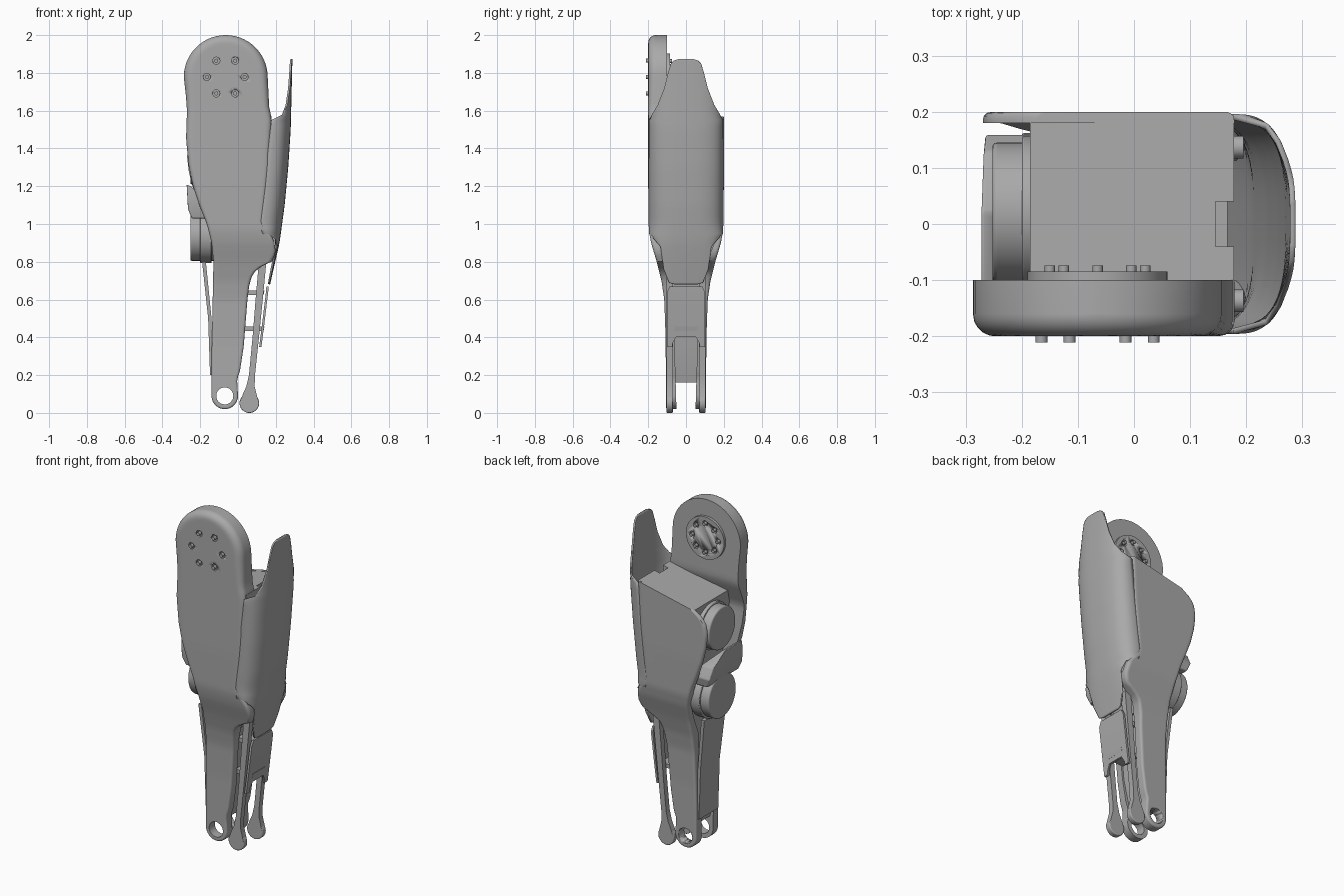
import bpy, bmesh, math
from mathutils import Matrix, Vector

if "Cube" in bpy.data.objects:
    bpy.data.objects.remove(bpy.data.objects["Cube"], do_unlink=True)

grey = bpy.data.materials.new("mid_grey")
grey.use_nodes = True
grey.diffuse_color = (0.4, 0.4, 0.4, 1)
grey.node_tree.nodes["Principled BSDF"].inputs["Base Color"].default_value = (0.4, 0.4, 0.4, 1)


def finish(name, bm, angle=35):
    bmesh.ops.remove_doubles(bm, verts=bm.verts, dist=0.0004)
    bmesh.ops.recalc_face_normals(bm, faces=bm.faces)
    me = bpy.data.meshes.new(name)
    bm.to_mesh(me)
    bm.free()
    ob = bpy.data.objects.new(name, me)
    bpy.context.collection.objects.link(ob)
    me.materials.append(grey)
    bpy.ops.object.select_all(action='DESELECT')
    ob.select_set(True)
    bpy.context.view_layer.objects.active = ob
    bpy.ops.object.shade_smooth_by_angle(angle=math.radians(angle))
    return ob


def lerp(table, z):
    if z <= table[0][0]:
        return table[0][1]
    for (a, u), (b, v) in zip(table, table[1:]):
        if z <= b:
            return u + (v - u) * (z - a) / (b - a)
    return table[-1][1]


def skin(bm, rings):
    """Closed rings bridged into a capped tube."""
    vs = [[bm.verts.new(p) for p in r] for r in rings]
    n = len(vs[0])
    for a, b in zip(vs, vs[1:]):
        for i in range(n):
            j = (i + 1) % n
            bm.faces.new((a[i], a[j], b[j], b[i]))
    bm.faces.new(vs[0])
    bm.faces.new(vs[-1])


def loft(name, rows, bevel=0.0):
    """Rows of (z at left, z at right, x0, x1, y0, y1)."""
    bm = bmesh.new()
    skin(bm, [[(a, c, zl), (b, c, zr), (b, d, zr), (a, d, zl)] for zl, zr, a, b, c, d in rows])
    ob = finish(name, bm)
    if bevel:
        m = ob.modifiers.new("bevel", 'BEVEL')
        m.width, m.segments = bevel, 3
    return ob


def add_cyl(bm, axis, centre, r, depth, seg=40):
    rot = Vector((0, 0, 1)).rotation_difference(Vector(axis)).to_matrix().to_4x4()
    bmesh.ops.create_cone(bm, cap_ends=True, segments=seg, radius1=r, radius2=r,
                          depth=depth, matrix=Matrix.Translation(centre) @ rot)


def cyl(name, axis, centre, r, depth, bevel=0.0):
    bm = bmesh.new()
    add_cyl(bm, axis, centre, r, depth)
    ob = finish(name, bm)
    if bevel:
        m = ob.modifiers.new("bevel", 'BEVEL')
        m.width, m.segments, m.limit_method = bevel, 3, 'ANGLE'
    return ob


def cut(ob, cutter):
    m = ob.modifiers.new("cut", 'BOOLEAN')
    m.operation, m.object, m.solver = 'DIFFERENCE', cutter, 'EXACT'
    cutter.hide_render = True
    cutter.hide_viewport = True


HX, HZ, HR = -0.065, 1.778, 0.222      # hip disc
KX, KZ, KR = -0.07, 0.09, 0.07         # knee ring
LEFT = [(.09, -.14), (.3, -.14), (.8, -.13), (.9, -.14), (1, -.165), (1.1, -.205), (1.2, -.238),
        (1.3, -.26), (1.45, -.275), (1.6, -.27), (1.68, -.276), (1.78, -.287)]
RIGHT = [(.09, 0), (.18, -.005), (.22, .01), (.35, .03), (.6, .05), (.68, .06), (.74, .08), (.78, .13),
         (.8, .18), (.85, .2), (.92, .19), (1, .13), (1.3, .165), (1.55, .18), (1.62, .165), (1.78, .157)]
LEFT_BACK = LEFT[:8] + [(1.4, -.27), (1.46, -.262), (1.5, -.24), (1.53, -.18)]
OUTER = [(0, .105), (.4, .108), (.6, .115), (.7, .13), (.8, .155), (.9, .185), (.97, .197), (1.2, .2)]


def side_plate(name, sign, left, inner, edge, top, disc):
    """Curved plate between two edge curves, with a rounded outer rim."""
    zs = [KZ - KR * math.cos(math.radians(a)) for a in range(1, 90, 8)]
    zs += [KZ + (top - KZ) * i / 64 for i in range(65)]
    if disc:
        zs += [HZ + HR * math.sin(math.radians(a)) for a in range(5, 90, 6)] + [HZ + HR * .9999]
    rings = []
    for z in zs:
        x0, x1 = lerp(left, z), lerp(RIGHT, z)
        cap = None
        if z < KZ:
            cap = (KX, KZ, KR)
        elif z > HZ:
            cap = (HX, HZ, HR)
        if cap:
            h = math.sqrt(max(cap[2] ** 2 - (z - cap[1]) ** 2, 0))
            x0, x1 = cap[0] - h, cap[0] + h
        r = lerp(edge, z)
        front, back = [], []
        for i in range(25):
            x = x0 + (x1 - x0) * (1 - math.cos(math.pi * i / 24)) / 2
            d = min(x - x0, x1 - x)
            if cap:
                d = cap[2] - math.hypot(x - cap[0], z - cap[1])
            d = min(max(d, 0), r)
            y = lerp(OUTER, z) - r + math.sqrt(r * r - (r - d) ** 2)
            zz = z if disc else z + .22 * x * min(max((z - 1.1) / .43, 0), 1)
            front.append((x, sign * y, zz))
            back.append((x, sign * lerp(inner, z), zz))
        rings.append(front + back[::-1])
    bm = bmesh.new()
    skin(bm, rings)
    ob = finish(name, bm)
    cut(ob, cyl(name + "_knee_cutter", (0, 1, 0), (KX, 0, KZ), .045, 1))
    return ob


front = side_plate("front_side_plate", -1, LEFT,
                   [(0, .05), (.7, .07), (.9, .13), (1.4, .16), (1.55, .1), (2, .1)],
                   [(.1, .01), (.8, .015), (1.2, .02), (1.6, .03), (1.8, .04)], HZ, True)
back = side_plate("back_side_plate", 1, LEFT_BACK, [(0, .05), (.7, .07), (.9, .15), (1.2, .18)],
                  [(.1, .01), (.8, .015)], 1.53, False)

# Hip disc: raised hub on the inside, bolt holes on both faces
hub = cyl("hip_hub", (0, 1, 0), (HX, -.1, HZ), .125, .03)


def bolt_circle(name, target, count, radius, size, y):
    bm, pins = bmesh.new(), bmesh.new()
    for i in range(count):
        a = 2 * math.pi * i / count
        c = (HX + radius * math.cos(a), y, HZ + radius * math.sin(a))
        add_cyl(bm, (0, 1, 0), c, size, .03, 16)
        add_cyl(pins, (0, 1, 0), c, size * .55, .022, 16)
    cut(target, finish(name + "_cutter", bm))
    finish(name, pins)


bolt_circle("front_bolts", front, 6, .1, .019, -.2)
bolt_circle("hub_bolts", hub, 8, .085, .017, -.085)

# Body between the plates, with a sloping top and a notch
core = loft("body_core", [(.7, .7, -.12, .05, -.08, .08), (.9, .9, -.12, .12, -.14, .16),
                          (1, 1, -.13, .12, -.17, .185), (1.3, 1.3, -.16, .16, -.18, .19),
                          (1.485, 1.57, -.185, .178, -.18, .19)])
cut(core, loft("notch_cutter", [(1.4, 1.4, .145, .3, -.04, .04), (1.7, 1.7, .145, .3, -.04, .04)]))
loft("shin_web", [(.16, .16, -.12, -.02, -.06, .06), (.35, .35, -.13, .02, -.06, .06),
                  (.75, .75, -.12, .045, -.08, .08)])
for s in (-1, 1):
    cyl("cover_mount", (1, 0, 0), (.17, s * .137, 1.45), .02, .05)

# Motors on the left-hand opening
for name, z, r in (("upper_motor", 1.335, .125), ("lower_motor", .935, .13)):
    cyl(name, (1, 0, 0), (-.175, .02, z), r, .155, .008)
    cyl(name + "_flange", (1, 0, 0), (-.17, .02, z), r + .012, .06, .004)
loft("motor_guard", [(1.03, 1.03, -.245, -.17, -.14, .15), (1.08, 1.08, -.265, -.17, -.15, .16),
                     (1.14, 1.14, -.268, -.19, -.15, .13), (1.21, 1.2, -.272, -.25, -.14, .02)], .006)

# Shin panel on the motor side
loft("shin_panel", [(.2, .2, -.148, -.135, -.09, .09), (.5, .5, -.158, -.14, -.09, .09),
                    (.8, .8, -.19, -.17, -.1, .1)])

# Curved outer cover: (z, outer x, half width, edge x)
COVER_X = [(.68, .17), (.8, .197), (.9, .22), (1.1, .247), (1.3, .266), (1.5, .279), (1.87, .288)]
COVER_W = [(.68, .06), (.69, .09), (.76, .118), (.88, .135), (.92, .17), (.95, .196), (1.55, .196),
           (1.58, .18), (1.63, .15), (1.72, .115), (1.8, .095), (1.85, .08), (1.865, .065), (1.873, .04)]
COVER_EDGE = [(.9, .16), (.95, .13), (1, .11), (1.3, .148), (1.56, .178)]
zs = sorted({z for z, _ in COVER_W} | {.95 + .03 * i for i in range(21)})
bm = bmesh.new()
grid = []
for z in zs:
    xo, w, e = lerp(COVER_X, z), lerp(COVER_W, z), .72
    depth = xo - lerp(COVER_EDGE, z) if z > .88 else .06
    limit = math.asin(min(1, w / .196) ** (1 / e))
    row = []
    for i in range(-16, 17):
        t = limit * i / 16
        y = math.copysign(.196 * abs(math.sin(t)) ** e, t)
        row.append(bm.verts.new((xo - depth * (1 - max(math.cos(t), 0) ** e), y, z)))
    grid.append(row)
for a, b in zip(grid, grid[1:]):
    for i in range(32):
        bm.faces.new((a[i], a[i + 1], b[i + 1], b[i]))
cover = finish("outer_cover", bm, 45)
m = cover.modifiers.new("thickness", 'SOLIDIFY')
m.thickness, m.offset = .01, -1

# Lower guard with an arched bottom, and its cross bars
guard = loft("lower_guard", [(.35, .35, .112, .124, -.1, .1), (.45, .45, .125, .137, -.1, .1),
                             (.64, .64, .148, .16, -.1, .1), (.67, .67, .15, .162, -.085, .085)])
cut(guard, loft("arch_cutter", [(.3, .3, 0, .3, -.075, .075), (.37, .37, 0, .3, -.07, .07),
                                (.405, .405, 0, .3, -.05, .05)]))
for z in (.445, .635):
    loft("guard_bar", [(z - .012, z - .012, .02, .135, -.06, .06), (z + .012, z + .012, .02, .14, -.06, .06)])

# Two push rods with round ends
for s, side in ((-1, "front"), (1, "back")):
    y0, y1 = sorted((s * .07, s * .103))
    cyl(side + "_rod_end", (0, 1, 0), (.06, s * .0865, .052), .052, .033, .005)
    loft(side + "_push_rod", [(z, z, x - w, x + w, y0, y1) for z, x, w in (
        (.06, .06, .048), (.1, .062, .036), (.14, .066, .022), (.2, .074, .016),
        (.4, .094, .017), (.6, .112, .019), (.85, .135, .02))])
